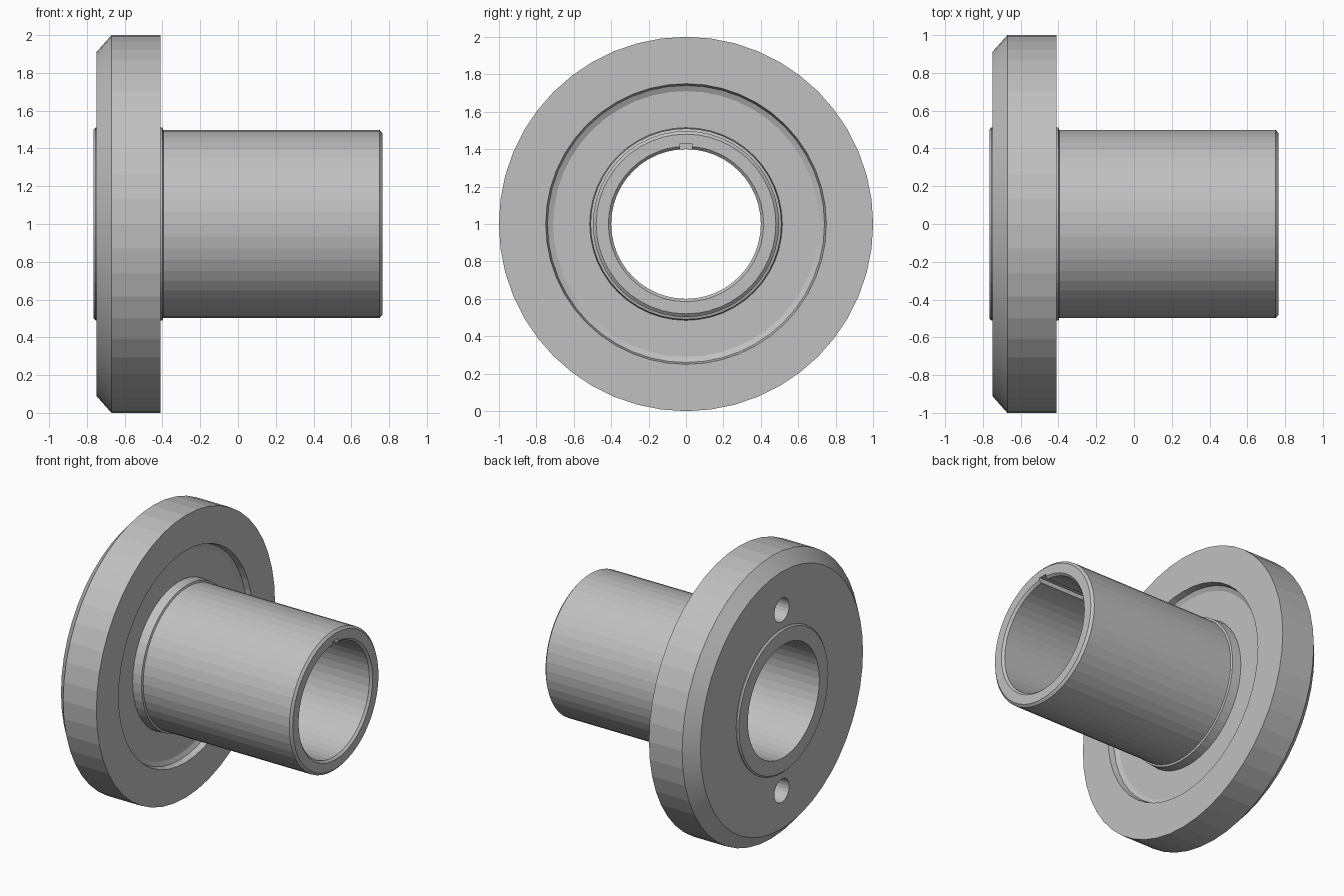
import bpy, bmesh, math
from mathutils import Matrix, Vector

if "Cube" in bpy.data.objects:
    bpy.data.objects.remove(bpy.data.objects["Cube"], do_unlink=True)

SEGMENTS = 48
AXIS_Z = 1.0

grey = bpy.data.materials.new("plain_grey")
grey.use_nodes = True
grey.diffuse_color = (0.53, 0.53, 0.53, 1)
grey.node_tree.nodes["Principled BSDF"].inputs["Base Color"].default_value = grey.diffuse_color


def make_object(name, bm):
    bmesh.ops.recalc_face_normals(bm, faces=bm.faces)
    mesh = bpy.data.meshes.new(name)
    bm.to_mesh(mesh)
    bm.free()
    mesh.materials.append(grey)
    obj = bpy.data.objects.new(name, mesh)
    bpy.context.collection.objects.link(obj)
    return obj


def lathe(name, profile):
    """Turn a closed (x, radius) profile around the horizontal axis."""
    bm = bmesh.new()
    rings = []
    for i in range(SEGMENTS):
        a = math.tau * i / SEGMENTS
        rings.append([bm.verts.new((x, r * math.sin(a), AXIS_Z + r * math.cos(a)))
                      for x, r in profile])
    n = len(profile)
    for i, ring in enumerate(rings):
        following = rings[(i + 1) % SEGMENTS]
        for j in range(n):
            k = (j + 1) % n
            bm.faces.new((ring[j], ring[k], following[k], following[j]))
    return make_object(name, bm)


def cut(target, cutter):
    cutter.hide_render = True
    mod = target.modifiers.new(cutter.name, 'BOOLEAN')
    mod.operation = 'DIFFERENCE'
    mod.solver = 'EXACT'
    mod.object = cutter
    bpy.context.view_layer.objects.active = target
    bpy.ops.object.modifier_apply(modifier=mod.name)
    bpy.data.objects.remove(cutter, do_unlink=True)


# Flange, raised rear boss, recessed front, collar and hollow sleeve
profile = [
    (-0.765, 0.40), (-0.765, 0.50), (-0.755, 0.51), (-0.75, 0.51),
    (-0.75, 0.91), (-0.67, 1.0), (-0.41, 1.0),
    (-0.41, 0.75), (-0.45, 0.74), (-0.465, 0.71), (-0.465, 0.515),
    (-0.40, 0.51), (-0.395, 0.497),
    (0.75, 0.497), (0.765, 0.48), (0.765, 0.415), (0.75, 0.40),
]
body = lathe("flanged_sleeve", profile)

# Two blind pin holes in the rear face
for side in (1, -1):
    bm = bmesh.new()
    bmesh.ops.create_cone(bm, cap_ends=True, segments=24, radius1=0.083,
                          radius2=0.083, depth=0.4)
    bm.transform(Matrix.Translation((-0.75, 0, AXIS_Z + side * 0.64))
                 @ Matrix.Rotation(math.pi / 2, 4, 'Y'))
    cut(body, make_object("pin_hole_cutter", bm))

# Blind keyway along the top of the bore, open at the sleeve end
bm = bmesh.new()
bmesh.ops.create_cube(bm, size=1)
bm.transform(Matrix.Translation((0.60, 0, AXIS_Z + 0.38))
             @ Matrix.Diagonal(Vector((0.40, 0.064, 0.10, 1))))
cut(body, make_object("keyway_cutter", bm))

# Soft turned surfaces with crisp edges
bpy.ops.object.select_all(action='DESELECT')
body.select_set(True)
bpy.context.view_layer.objects.active = body
bpy.ops.object.shade_smooth_by_angle(angle=math.radians(5))
